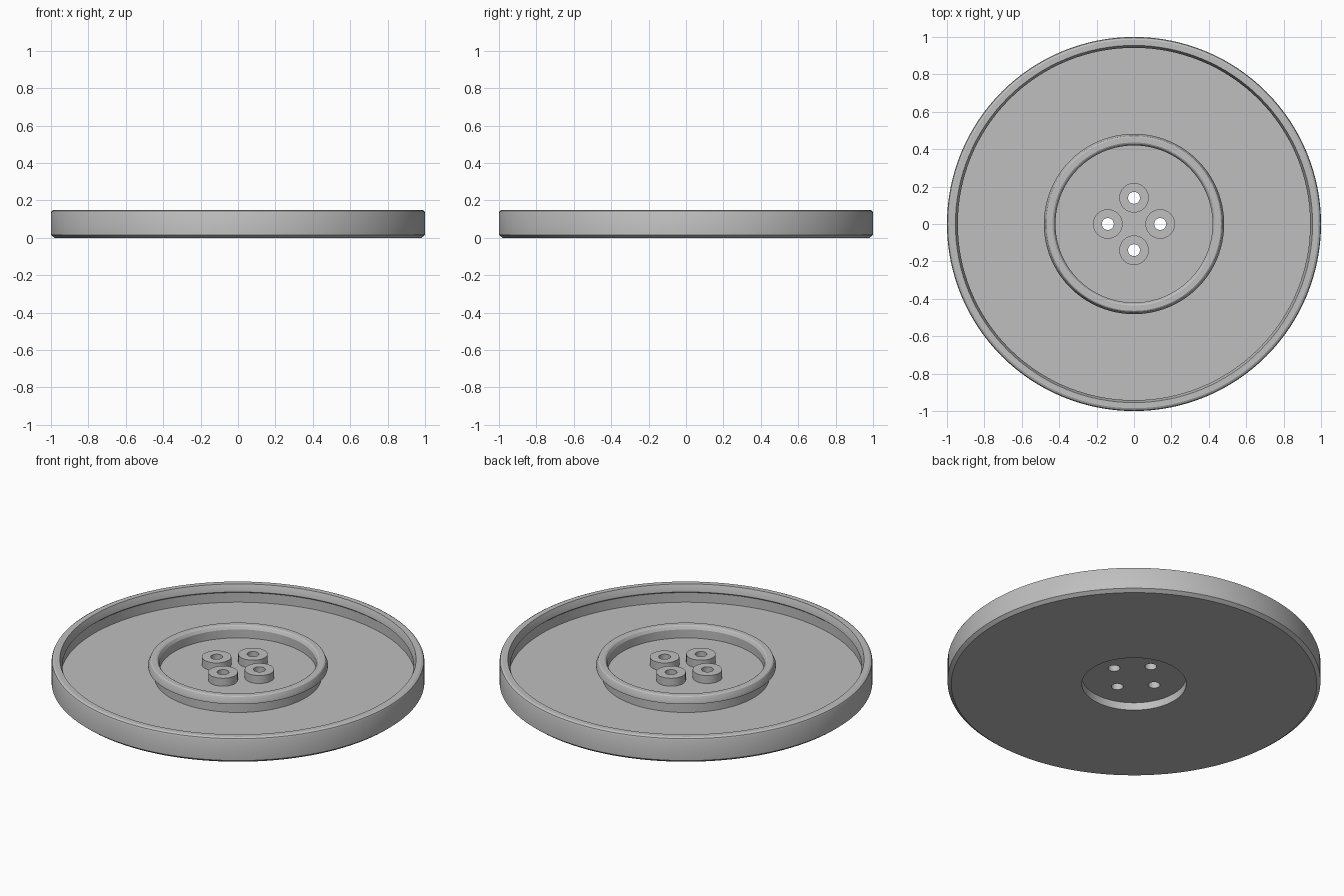
import bpy, bmesh, math

cube = bpy.data.objects.get("Cube")
if cube:
    bpy.data.objects.remove(cube, do_unlink=True)

grey = bpy.data.materials.new("plain_grey")
grey.use_nodes = True
colour = (0.52, 0.52, 0.52, 1)
grey.diffuse_color = colour
grey.node_tree.nodes["Principled BSDF"].inputs["Base Color"].default_value = colour


def lathe(name, profile, steps, centre=(0, 0), closed=False):
    """Revolve an (r, z) profile about the vertical axis."""
    bm = bmesh.new()
    verts = [bm.verts.new((r, 0, z)) for r, z in profile]
    edges = [bm.edges.new(pair) for pair in zip(verts, verts[1:])]
    if closed:
        edges.append(bm.edges.new((verts[-1], verts[0])))
    bmesh.ops.spin(bm, geom=verts + edges, axis=(0, 0, 1), cent=(0, 0, 0),
                   angle=math.tau, steps=steps, use_duplicate=False)
    bmesh.ops.remove_doubles(bm, verts=bm.verts, dist=0.0001)
    bmesh.ops.recalc_face_normals(bm, faces=bm.faces)
    mesh = bpy.data.meshes.new(name)
    bm.to_mesh(mesh)
    bm.free()
    mesh.materials.append(grey)
    obj = bpy.data.objects.new(name, mesh)
    obj.location = (*centre, 0)
    bpy.context.collection.objects.link(obj)
    return obj


def select(obj):
    bpy.ops.object.select_all(action="DESELECT")
    obj.select_set(True)
    bpy.context.view_layer.objects.active = obj


def smooth(obj):
    select(obj)
    bpy.ops.object.shade_smooth_by_angle(angle=math.radians(25))


# Heights of the three floors and the rim
RECESS, FLOOR, HUB, TOP = 0.045, 0.043, 0.08, 0.15

underside = [(0, RECESS), (0.28, RECESS), (0.28, 0), (0.98, 0)]
# Outer wall with a chamfered foot and a rounded top edge
outer_wall = [(1, 0.016), (1, 0.135), (0.996, 0.144), (0.985, TOP)]
# Inner rim lip, undercut above the floor
rim_lip = [(0.955, TOP), (0.942, 0.115), (0.942, 0.108), (0.952, 0.1), (0.952, FLOOR)]
# Hub ring with an overhanging outer lip
hub_ring = [(0.447, FLOOR), (0.447, 0.1), (0.482, 0.108), (0.482, 0.118),
            (0.47, 0.146), (0.464, TOP), (0.436, TOP), (0.429, 0.146),
            (0.42, 0.13), (0.42, HUB), (0, HUB)]
plate = lathe("round_plate", underside + outer_wall + rim_lip + hub_ring, 128)

# Four bosses around the centre, each drilled through the plate
HOLE = 0.032
for i in range(4):
    a = i * math.pi / 2
    centre = (0.14 * math.cos(a), 0.14 * math.sin(a))
    cutter = lathe("hole_cutter", [(0, -0.1), (HOLE, -0.1), (HOLE, 0.3), (0, 0.3)], 32, centre)
    cutter.hide_render = True
    select(plate)
    cut = plate.modifiers.new("hole", "BOOLEAN")
    cut.operation, cut.solver, cut.object = "DIFFERENCE", "EXACT", cutter
    bpy.ops.object.modifier_apply(modifier=cut.name)
    bpy.data.objects.remove(cutter, do_unlink=True)
    boss = lathe(f"boss_{i + 1}", [(HOLE, HUB - 0.01), (0.079, HUB - 0.01),
                                   (0.079, 0.127), (HOLE, 0.127)], 32, centre, True)
    smooth(boss)

smooth(plate)
